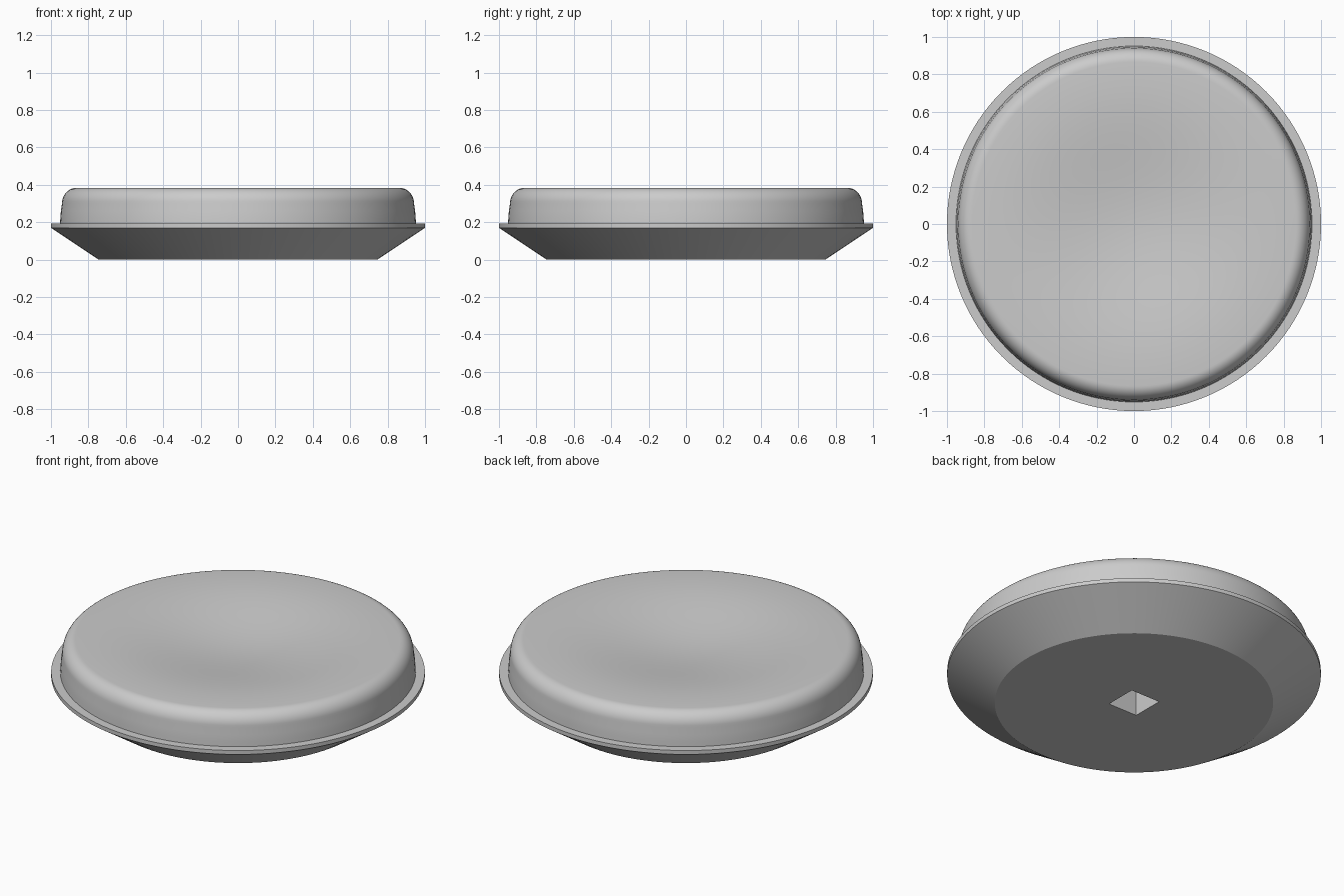
import bpy, bmesh, math

if "Cube" in bpy.data.objects:
    bpy.data.objects.remove(bpy.data.objects["Cube"])

SEGMENTS = 128

grey = bpy.data.materials.new("light_grey")
grey.diffuse_color = (0.6, 0.6, 0.6, 1)
grey.use_nodes = True
grey.node_tree.nodes["Principled BSDF"].inputs["Base Color"].default_value = grey.diffuse_color


def lathe(name, profile):
    """Spin (radius, height) points round z; both ends close on the axis."""
    bm = bmesh.new()
    verts = [bm.verts.new((r, 0, z)) for r, z in profile]
    edges = [bm.edges.new(pair) for pair in zip(verts, verts[1:])]
    bmesh.ops.spin(bm, geom=verts + edges, cent=(0, 0, 0), axis=(0, 0, 1),
                   angle=math.tau, steps=SEGMENTS, use_merge=True)
    bmesh.ops.remove_doubles(bm, verts=bm.verts, dist=1e-5)
    bmesh.ops.recalc_face_normals(bm, faces=bm.faces)
    mesh = bpy.data.meshes.new(name)
    bm.to_mesh(mesh)
    bm.free()
    mesh.materials.append(grey)
    obj = bpy.data.objects.new(name, mesh)
    bpy.context.collection.objects.link(obj)
    return obj


def activate(obj):
    bpy.ops.object.select_all(action='DESELECT')
    obj.select_set(True)
    bpy.context.view_layer.objects.active = obj


# Tapered base pan with a thin upright rim
base = lathe("seat_base", [(0, 0), (0.745, 0), (1.0, 0.17), (1.0, 0.193), (0, 0.193)])

# Square post socket cut into the underside
bpy.ops.mesh.primitive_cube_add(size=1, location=(0, 0, 0.035))
cutter = bpy.context.object
cutter.name = "socket_cutter"
cutter.scale = (0.19, 0.19, 0.27)
cutter.hide_render = True
cutter.data.materials.append(grey)
cut = base.modifiers.new("socket", 'BOOLEAN')
cut.operation = 'DIFFERENCE'
cut.solver = 'EXACT'
cut.object = cutter
activate(base)
bpy.ops.object.modifier_apply(modifier=cut.name)
bpy.data.objects.remove(cutter)

# Cushion: near-upright wall, rounded shoulder, dished top
DISH_RADIUS, DISH_DEPTH, TOP = 0.76, 0.06, 0.383
wall = [(0, 0.185), (0.952, 0.185), (0.95, 0.22), (0.947, 0.26), (0.941, 0.30)]
shoulder = [(0.866 + 0.075 * math.cos(a), 0.30 + (TOP - 0.30) * math.sin(a))
            for a in (math.pi / 2 * i / 10 for i in range(1, 11))]
dish = []
for i in range(20, -1, -1):
    t = i / 20
    dish.append((DISH_RADIUS * t,
                 TOP - DISH_DEPTH * 0.5 * (1 + math.cos(math.pi * t))))
cushion = lathe("seat_cushion", wall + shoulder + dish)

for part in (base, cushion):
    activate(part)
    bpy.ops.object.shade_smooth_by_angle(angle=math.radians(30))
